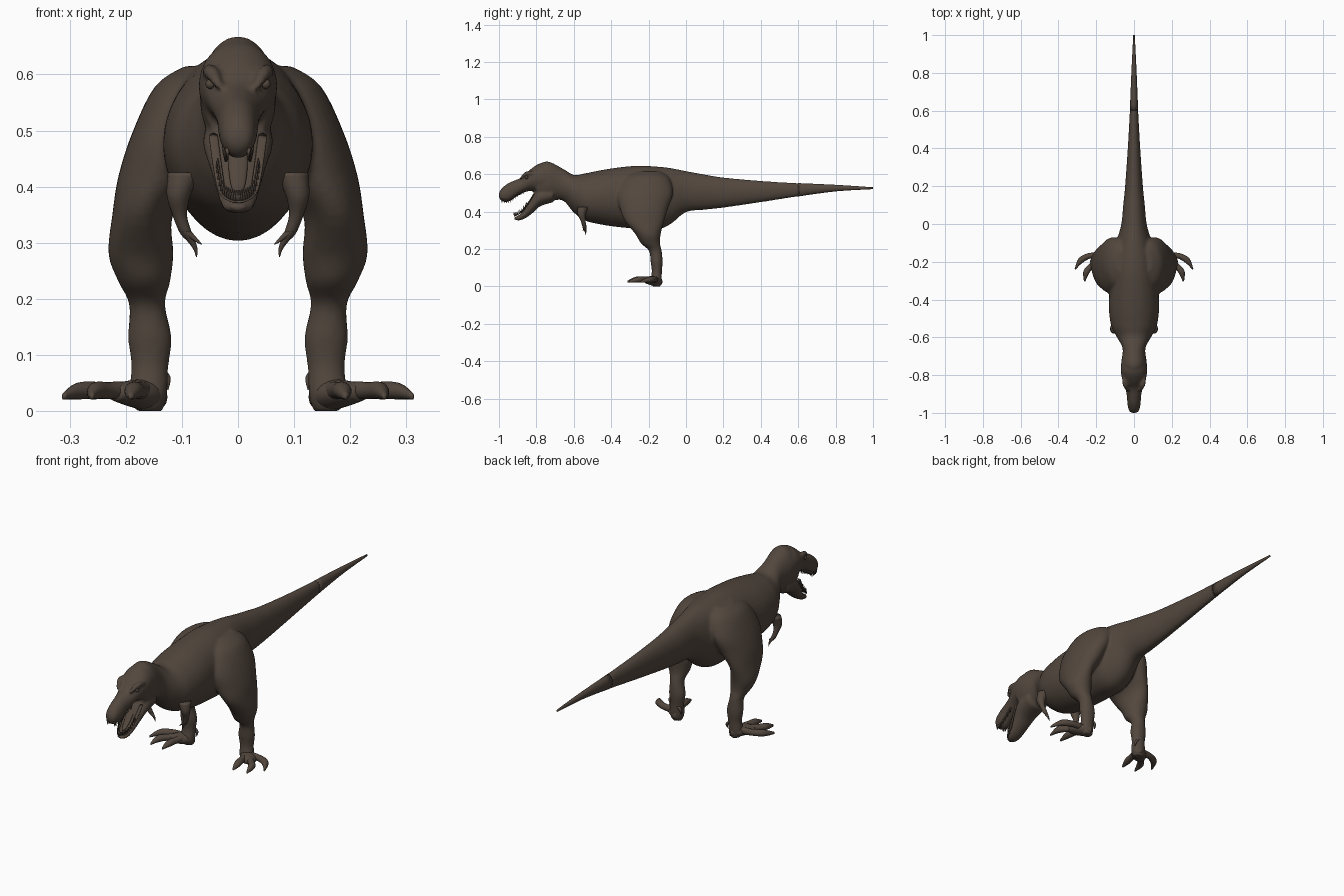
import bpy, bmesh, math
from mathutils import Vector

cube = bpy.data.objects.get("Cube")
if cube:
    bpy.data.objects.remove(cube, do_unlink=True)

# One hide colour for everything
HIDE_COLOUR = (0.085, 0.063, 0.048, 1.0)
hide = bpy.data.materials.new("dark brown hide")
hide.use_nodes = True
hide.diffuse_color = HIDE_COLOUR
shader = next(n for n in hide.node_tree.nodes if n.type == 'BSDF_PRINCIPLED')
shader.inputs["Base Color"].default_value = HIDE_COLOUR
shader.inputs["Roughness"].default_value = 0.8

X, Y, Z = Vector((1, 0, 0)), Vector((0, 1, 0)), Vector((0, 0, 1))


def smooth_path(stations, steps):
    """Catmull-Rom interpolation of stations (tuples of any length)."""
    result = []
    last = len(stations) - 1
    for i in range(last):
        a, b = stations[max(i - 1, 0)], stations[i]
        c, d = stations[i + 1], stations[min(i + 2, last)]
        for s in range(steps):
            t = s / steps
            result.append([
                q + t * ((r - p) + t * ((p * 2 - q * 5 + r * 4 - e)
                         + t * (q * 3 - p - r * 3 + e))) / 2
                for p, q, r, e in zip(a, b, c, d)])
    result.append(list(stations[last]))
    return result


def tube(bm, stations, side=X, up=Y, mirror=False, sides=24, steps=4):
    """Closed loft through (x, y, z, half width, half height) stations."""
    for sign in ((1, -1) if mirror else (1,)):
        rings = []
        for x, y, z, w, h in smooth_path(stations, steps):
            w, h = max(w, 0.001), max(h, 0.001)
            ring = []
            for k in range(sides):
                ang = math.tau * k / sides
                p = Vector((x, y, z)) + side * w * math.cos(ang) + up * h * math.sin(ang)
                p.x *= sign
                ring.append(bm.verts.new(p))
            rings.append(ring)
        for r0, r1 in zip(rings, rings[1:]):
            for k in range(sides):
                n = (k + 1) % sides
                bm.faces.new((r0[k], r0[n], r1[n], r1[k]))
        bm.faces.new(rings[0])
        bm.faces.new(rings[-1])


def outline(rows):
    """Turn (y, top, bottom, half width) rows into tube stations."""
    return [(0, y, (t + b) / 2, w, (t - b) / 2) for y, t, b, w in rows]


def round_path(points):
    """Turn (x, y, z, radius) rows into tube stations."""
    return [(x, y, z, r, r) for x, y, z, r in points]


def finish(name, bm):
    bmesh.ops.recalc_face_normals(bm, faces=bm.faces[:])
    mesh = bpy.data.meshes.new(name)
    bm.to_mesh(mesh)
    bm.free()
    mesh.materials.append(hide)
    for poly in mesh.polygons:
        poly.use_smooth = True
    obj = bpy.data.objects.new(name, mesh)
    bpy.context.collection.objects.link(obj)
    return obj


# Body: torso, tail, neck, skull, jaw and legs fused into one skin
bm = bmesh.new()
torso = [
    (-.80, .645, .47, .06), (-.74, .668, .455, .068), (-.66, .63, .46, .06),
    (-.60, .596, .395, .09), (-.54, .604, .352, .12), (-.45, .622, .33, .133),
    (-.35, .637, .316, .13), (-.25, .645, .308, .127), (-.15, .64, .305, .115),
    (-.08, .632, .335, .09), (0, .616, .397, .067), (.1, .598, .41, .057),
    (.2, .582, .421, .047), (.4, .564, .45, .033), (.6, .552, .481, .022),
    (.8, .543, .508, .014), (1, .53, .52, .004)]
tube(bm, outline(torso), X, Z, sides=40, steps=6)

skull = [
    (-.72, .655, .49, .066), (-.78, .658, .5, .07), (-.83, .627, .51, .06),
    (-.87, .588, .5, .046), (-.91, .569, .478, .038), (-.95, .552, .452, .035),
    (-.985, .525, .455, .028), (-1, .5, .475, .014)]
tube(bm, outline(skull), X, Z, sides=32)

jaw = [
    (-.71, .53, .45, .06), (-.78, .525, .428, .062), (-.82, .49, .392, .05),
    (-.86, .415, .364, .037), (-.895, .38, .352, .028), (-.918, .37, .358, .012)]
tube(bm, outline(jaw), X, Z, sides=32)

leg = [
    (.06, -.2, .615, .035, .06), (.075, -.21, .58, .072, .12),
    (.11, -.22, .5, .077, .15), (.14, -.225, .42, .073, .13),
    (.17, -.222, .35, .054, .105), (.173, -.203, .28, .058, .068),
    (.167, -.19, .23, .046, .051), (.162, -.164, .19, .032, .034),
    (.157, -.157, .13, .039, .032), (.157, -.156, .08, .033, .027),
    (.16, -.16, .03, .034, .03), (.158, -.158, 0, .024, .022)]
tube(bm, leg, X, Y, mirror=True, sides=32)
# brow ridges over the eyes
brow = [(.035, -.885, .58, .006), (.045, -.86, .6, .012),
        (.052, -.83, .606, .012), (.054, -.79, .6, .008)]
tube(bm, round_path(brow), X, Z, mirror=True)
body = finish("body", bm)
remesh = body.modifiers.new("fuse", 'REMESH')
remesh.mode = 'VOXEL'
remesh.voxel_size = 0.0065
remesh.use_smooth_shade = True
relax = body.modifiers.new("relax", 'SMOOTH')
relax.factor = 0.5
relax.iterations = 4

# Thin end of the tail
bm = bmesh.new()
tube(bm, outline(torso[-3:]), X, Z, sides=16)
finish("tail_tip", bm)

# Feet: sole pad, three splayed toes with claws, and a small rear claw
bm = bmesh.new()
slant = Vector((1, -1, 0)).normalized()
across = Vector((1, 1, 0)).normalized()
sole = [(.14, -.14, .025, .02, .02), (.165, -.165, .029, .033, .027),
        (.195, -.195, .032, .035, .022), (.22, -.215, .033, .02, .014)]
tube(bm, sole, across, Z, mirror=True)
toes = [
    ((.175, -.165), (.235, -.168), (.285, -.195), (.312, -.24)),
    ((.185, -.185), (.23, -.225), (.255, -.26), (.262, -.303)),
    ((.165, -.175), (.178, -.225), (.187, -.27), (.192, -.312))]
for (ax, ay), (bx, by), (cx, cy), (dx, dy) in toes:
    side = Vector((dy - ay, ax - dx, 0)).normalized()
    tube(bm, [(ax, ay, .036, .018, .018), (bx, by, .037, .015, .015),
              (cx, cy, .036, .016, .015), (dx, dy, .026, .004, .005)],
         side, Z, mirror=True, sides=16)
tube(bm, round_path([(.14, -.14, .075, .009), (.127, -.138, .06, .007),
                     (.125, -.142, .038, .001)]), X, Y, mirror=True, sides=12)
finish("feet", bm)

# Small forearms with two claws each
bm = bmesh.new()
arm = [(.095, -.55, .425, .03), (.106, -.558, .385, .021), (.104, -.55, .35, .013),
       (.094, -.543, .32, .011), (.088, -.54, .308, .008)]
tube(bm, round_path(arm), X, Y, mirror=True, sides=16)
for tip in ((.074, -.535, .275, .001), (.065, -.552, .297, .001)):
    middle = [(p + q) / 2 for p, q in zip(arm[-1], tip)]
    middle[0] -= .004
    tube(bm, round_path([arm[-2], middle, tip]), X, Y, mirror=True, sides=10)
finish("arms", bm)

# Raised lower gum and tongue
bm = bmesh.new()
gum = [(.044, -.815, .49, .008), (.036, -.85, .432, .008),
       (.028, -.885, .392, .007), (.014, -.91, .378, .006), (0, -.917, .375, .006)]
tube(bm, round_path(gum), X, Vector((0, 1, 1)).normalized(), mirror=True, sides=12)
finish("lower_gum", bm)
bm = bmesh.new()
tube(bm, [(0, -.81, .49, .018, .01), (0, -.85, .435, .017, .009),
          (0, -.88, .4, .012, .006), (0, -.895, .39, .004, .003)], X, Z, sides=16)
finish("tongue", bm)

# Teeth along both jaws
bm = bmesh.new()
for x, y, z, r in smooth_path(gum[1:], 4):
    tube(bm, round_path([(x, y, z, .004), (x, y - .004, z + .019, .001)]),
         X, Y, mirror=True, sides=6, steps=1)
for y, t, b, w in smooth_path(skull[3:7], 4):
    tube(bm, round_path([(w * .7, y, b + .014, .004), (w * .65, y, b - .007, .001)]),
         X, Y, mirror=True, sides=6, steps=1)
finish("teeth", bm)

# Eyes
bm = bmesh.new()
for sign in (1, -1):
    ball = bmesh.ops.create_uvsphere(bm, u_segments=16, v_segments=10, radius=.009)
    bmesh.ops.translate(bm, verts=ball["verts"], vec=(sign * .049, -.853, .583))
finish("eyes", bm)
